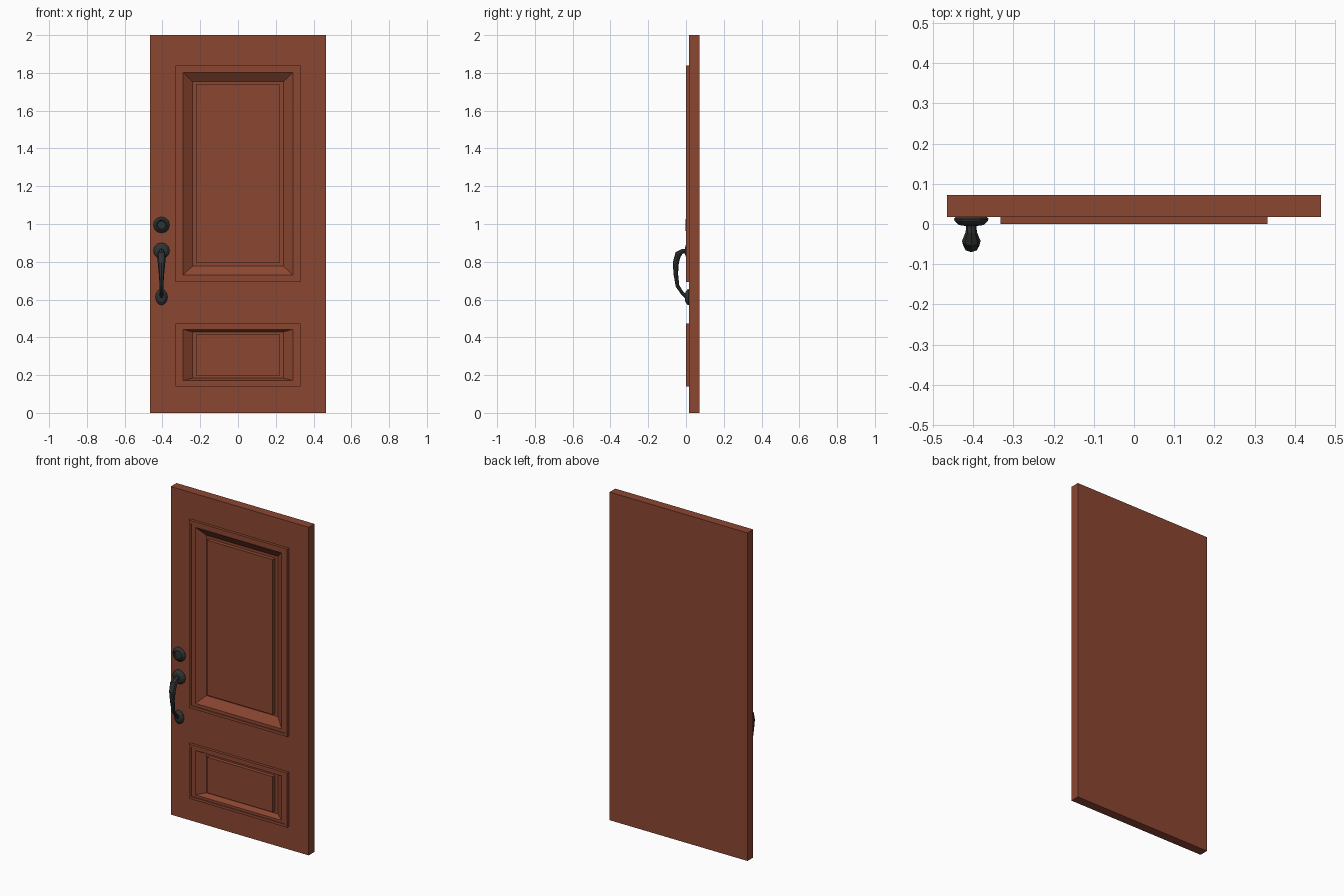
import bpy, bmesh
from math import cos, sin, pi

if "Cube" in bpy.data.objects:
    bpy.data.objects.remove(bpy.data.objects["Cube"])


def material(name, rgb):
    m = bpy.data.materials.new(name)
    m.diffuse_color = (*rgb, 1)
    m.use_nodes = True
    m.node_tree.nodes["Principled BSDF"].inputs["Base Color"].default_value = m.diffuse_color
    return m


WOOD = material("wood", (0.26, 0.062, 0.03))
IRON = material("dark_metal", (0.03, 0.034, 0.034))


def finish(bm, name, mat):
    me = bpy.data.meshes.new(name)
    bm.to_mesh(me)
    bm.free()
    me.materials.append(mat)
    ob = bpy.data.objects.new(name, me)
    bpy.context.collection.objects.link(ob)
    return ob


def skin(bm, rings, cap_start=False, cap_end=False):
    """Join successive rings of points with quads."""
    loops = [[bm.verts.new(p) for p in r] for r in rings]
    n = len(loops[0])
    for a, b in zip(loops, loops[1:]):
        for i in range(n):
            j = (i + 1) % n
            bm.faces.new((a[i], a[j], b[j], b[i]))
    if cap_start:
        bm.faces.new(loops[0][::-1])
    if cap_end:
        bm.faces.new(loops[-1])


def rect(x, z0, z1, y):
    return [(-x, y, z0), (x, y, z0), (x, y, z1), (-x, y, z1)]


# Door slab: back and edges, then a front face with two panel openings
W, FRONT, BACK, PX = 0.465, 0.017, 0.072, 0.332
PANELS = [(0.14, 0.473, (0.016, 0.031, 0.044, 0.058)),
          (0.693, 1.838, (0.017, 0.036, 0.084, 0.100))]
bm = bmesh.new()
skin(bm, [rect(W, 0, 2, BACK), rect(W, 0, 2, FRONT)], cap_start=True)
xs = [-W, -PX, PX, W]
zs = [0, 0.14, 0.473, 0.693, 1.838, 2]
for i in range(3):
    for k in range(5):
        if i == 1 and k in (1, 3):
            continue
        q = [(xs[i], zs[k]), (xs[i + 1], zs[k]),
             (xs[i + 1], zs[k + 1]), (xs[i], zs[k + 1])]
        bm.faces.new([bm.verts.new((x, FRONT, z)) for x, z in q])

# Moulded panels: raised lip, stepped frame, sloped recess, raised field
XI = (0.015, 0.041, 0.091, 0.110)
for z0, z1, zi in PANELS:
    steps = [(0, 0, FRONT), (0, 0, 0.0), (XI[0], zi[0], 0.0),
             (XI[0], zi[0], 0.005), (XI[1], zi[1], 0.005),
             (XI[2], zi[2], 0.04), (XI[3], zi[3], 0.04),
             (XI[3], zi[3], FRONT)]
    skin(bm, [rect(PX - dx, z0 + dz, z1 - dz, y) for dx, dz, y in steps],
         cap_end=True)
bmesh.ops.remove_doubles(bm, verts=bm.verts, dist=1e-5)
finish(bm, "door_slab", WOOD)

# Hardware column
HX = -0.405


def rosette(name, z, profile, zscale=1.0, sides=12):
    """Turned plate around the y axis; profile is (radius, y)."""
    rings = [[(HX + r * cos(2 * pi * i / sides), y,
               z + zscale * r * sin(2 * pi * i / sides))
              for i in range(sides)] for r, y in profile]
    bm = bmesh.new()
    skin(bm, rings, True, True)
    bmesh.ops.recalc_face_normals(bm, faces=bm.faces)
    finish(bm, name, IRON)


rosette("deadbolt", 0.995, [(0.036, 0.02), (0.043, 0.013), (0.041, 0.007),
                            (0.030, -0.003), (0.024, -0.003),
                            (0.021, 0.001)])
rosette("upper_rosette", 0.858, [(0.036, 0.02), (0.043, 0.013),
                                 (0.041, 0.007), (0.028, -0.003),
                                 (0.014, -0.005)])
rosette("lower_rosette", 0.613, [(0.027, 0.02), (0.032, 0.013),
                                 (0.030, 0.007), (0.020, -0.003),
                                 (0.011, -0.006)], zscale=1.32)

# Pull handle: (y, z, half width, half thickness, section tilt)
path = [(0.005, 0.858, 0.012, 0.012, 0.5), (-0.020, 0.855, 0.014, 0.012, 0.45),
        (-0.042, 0.838, 0.023, 0.018, 0.25), (-0.054, 0.795, 0.020, 0.016, 0.03),
        (-0.054, 0.735, 0.014, 0.012, -0.03), (-0.045, 0.672, 0.010, 0.010, -0.12),
        (-0.022, 0.637, 0.009, 0.009, -0.3), (0.005, 0.612, 0.011, 0.011, -0.3)]
rings = []
for y, z, w, t, tilt in path:
    a = tilt * pi
    rings.append([(HX + w * cos(pi * i / 4),
                   y + t * sin(pi * i / 4) * cos(a),
                   z - t * sin(pi * i / 4) * sin(a)) for i in range(8)])
bm = bmesh.new()
skin(bm, rings, True, True)
bmesh.ops.recalc_face_normals(bm, faces=bm.faces)
finish(bm, "pull_handle", IRON)
